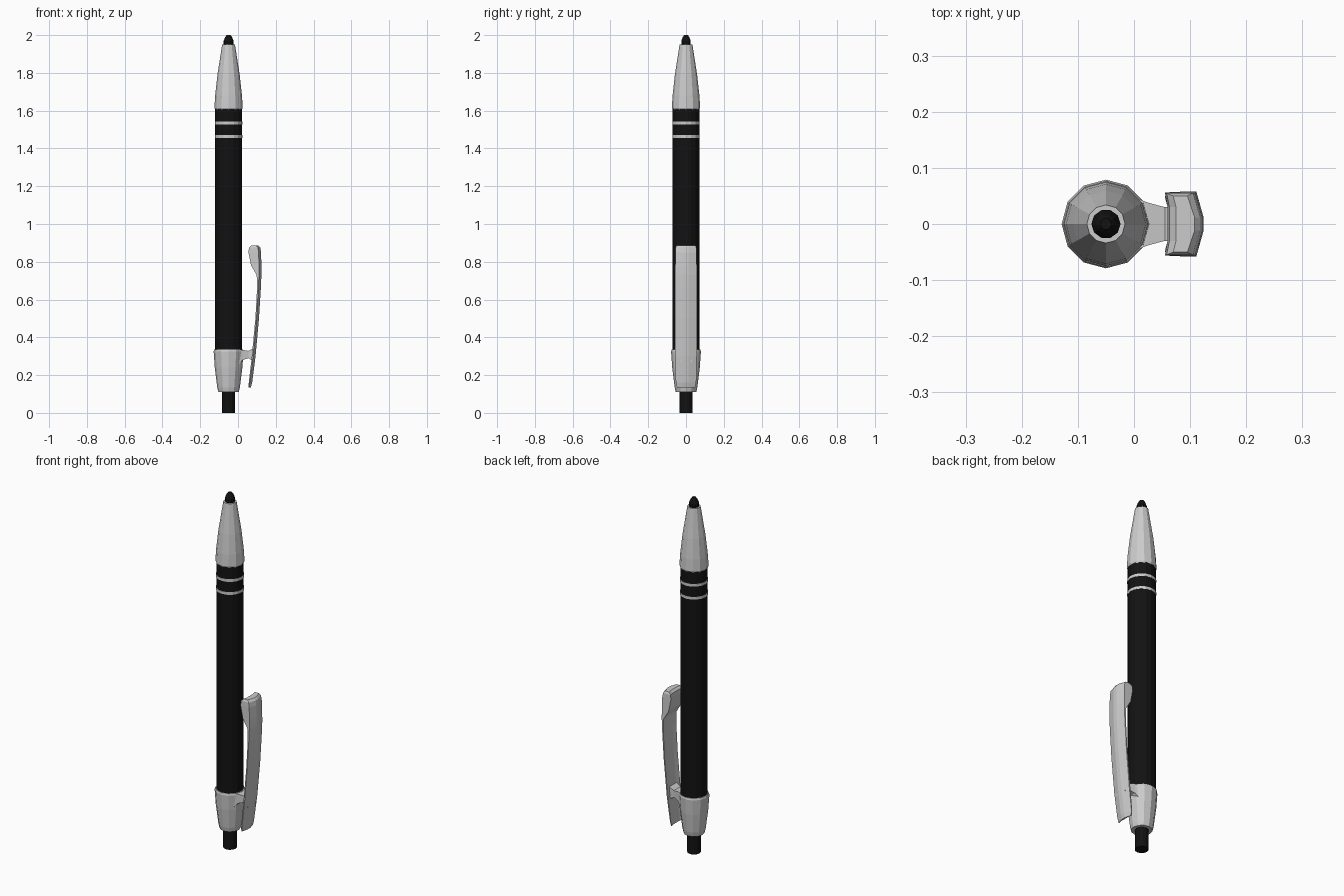
import bpy, math

if "Cube" in bpy.data.objects:
    bpy.data.objects.remove(bpy.data.objects["Cube"])

AXIS_X = -0.05
black = bpy.data.materials.new("black")
black.diffuse_color = (0.006, 0.006, 0.006, 1)
black.use_nodes = True
black.node_tree.nodes["Principled BSDF"].inputs["Base Color"].default_value = black.diffuse_color


def mesh_object(name, verts, faces, mat=None):
    me = bpy.data.meshes.new(name)
    me.from_pydata(verts, [], faces)
    me.update()
    ob = bpy.data.objects.new(name, me)
    bpy.context.collection.objects.link(ob)
    if mat:
        me.materials.append(mat)
    return ob


def loft(name, rings, mat=None):
    """Skin equal-length closed rings and cap both ends."""
    n = len(rings[0])
    verts = [p for r in rings for p in r]
    faces = [(k * n + i, k * n + (i + 1) % n, (k + 1) * n + (i + 1) % n, (k + 1) * n + i)
             for k in range(len(rings) - 1) for i in range(n)]
    faces.append(tuple(reversed(range(n))))
    faces.append(tuple(range(len(verts) - n, len(verts))))
    return mesh_object(name, verts, faces, mat)


def turned(name, profile, sides, mat=None):
    """Faceted round part on the pen axis from (radius, z) pairs."""
    rings = [[(AXIS_X + r * math.cos(2 * math.pi * i / sides),
               r * math.sin(2 * math.pi * i / sides), z) for i in range(sides)]
             for r, z in profile]
    return loft(name, rings, mat)


# Push button, collar, barrel, nose and tip
turned("push_button", [(0.035, 0), (0.035, 0.13)], 12, black)
turned("collar", [(0.054, 0.11), (0.06, 0.135), (0.073, 0.24), (0.079, 0.325), (0.076, 0.335)], 12)
turned("barrel", [(0.071, 0.32), (0.071, 1.61)], 16, black)
turned("nose_cone", [(0.07, 1.605), (0.075, 1.615), (0.071, 1.68), (0.059, 1.79), (0.034, 1.95)], 12)
turned("writing_tip", [(0.026, 1.94), (0.026, 1.97), (0.018, 1.99), (0.01, 2.0)], 10, black)

# Two trim rings
for i, z in enumerate((1.455, 1.528)):
    turned(f"trim_ring_{i + 1}", [(0.0725, z), (0.0725, z + 0.015)], 16)

# Clip: height, outer ridge x, inner x, half width
clip = [(0.135, 0.068, 0.055, 0.048), (0.16, 0.075, 0.057, 0.054), (0.30, 0.093, 0.073, 0.057),
        (0.50, 0.111, 0.092, 0.058), (0.66, 0.121, 0.101, 0.058), (0.73, 0.124, 0.099, 0.058),
        (0.78, 0.124, 0.069, 0.057), (0.85, 0.122, 0.055, 0.056), (0.875, 0.118, 0.058, 0.055),
        (0.887, 0.108, 0.070, 0.050)]
rings = []
for z, xo, xi, w in clip:
    edge = max(xo - 0.013, xi + 0.004)
    mid = xi + 0.005
    rings.append([(xi, -w, z), (edge, -w, z), (xo, -0.012, z), (xo, 0.012, z),
                  (edge, w, z), (xi, w, z), (mid, 0.03, z), (mid, -0.03, z)])
loft("clip", rings)

# Bridge joining clip to collar, narrowing outward
bridge = [(0.0, 0.048, 0.25, 0.335), (0.025, 0.038, 0.28, 0.333),
          (0.055, 0.03, 0.29, 0.328), (0.086, 0.033, 0.27, 0.345)]
loft("clip_bridge", [[(x, -w, a), (x, w, a), (x, w, b), (x, -w, b)] for x, w, a, b in bridge])
